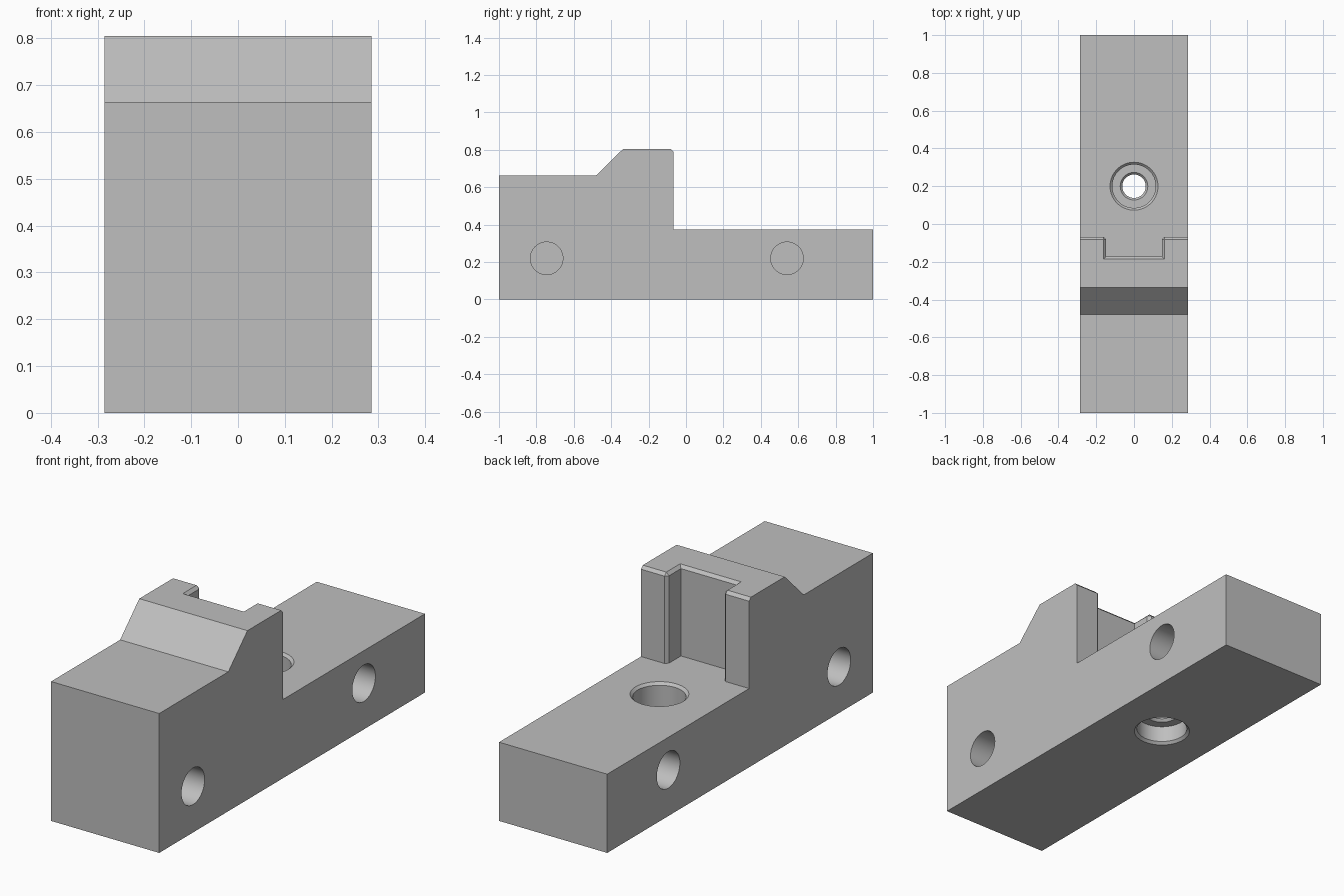
import bpy, bmesh
from math import pi, cos, sin

HALF_W, BASE_Z, TOP_Z = 0.285, 0.375, 0.805
WALL_Y, NOTCH_Y, NOTCH_X = -0.068, -0.172, 0.147
CHAMFER = 0.014

cube = bpy.data.objects.get("Cube")
if cube:
    bpy.data.objects.remove(cube, do_unlink=True)

grey = bpy.data.materials.new("plain grey")
grey.use_nodes = True
colour = (0.52, 0.52, 0.52, 1)
grey.diffuse_color = colour
grey.node_tree.nodes["Principled BSDF"].inputs["Base Color"].default_value = colour


def make_object(name, bm):
    bmesh.ops.recalc_face_normals(bm, faces=bm.faces)
    mesh = bpy.data.meshes.new(name)
    bm.to_mesh(mesh)
    bm.free()
    mesh.materials.append(grey)
    obj = bpy.data.objects.new(name, mesh)
    bpy.context.collection.objects.link(obj)
    return obj


def prism(name, yz, half_width):
    """Extrude a side profile across x."""
    bm = bmesh.new()
    face = bm.faces.new([bm.verts.new((-half_width, y, z)) for y, z in yz])
    new = bmesh.ops.extrude_face_region(bm, geom=[face])["geom"]
    bmesh.ops.translate(bm, vec=(2 * half_width, 0, 0),
                        verts=[v for v in new if isinstance(v, bmesh.types.BMVert)])
    return make_object(name, bm)


def lathe(name, profile, steps=64):
    """Turn an (r, z) profile into a closed round cutter."""
    bm = bmesh.new()
    rings = [[bm.verts.new((r * cos(2 * pi * i / steps), r * sin(2 * pi * i / steps), z))
              for i in range(steps)] for r, z in profile]
    for a, b in zip(rings, rings[1:]):
        for i in range(steps):
            j = (i + 1) % steps
            bm.faces.new((a[i], a[j], b[j], b[i]))
    bm.faces.new(rings[0])
    bm.faces.new(rings[-1])
    return make_object(name, bm)


def cut(target, cutter):
    """Subtract the cutter, then remove it."""
    mod = target.modifiers.new("cut", "BOOLEAN")
    mod.operation, mod.solver, mod.object = "DIFFERENCE", "EXACT", cutter
    bpy.context.view_layer.objects.active = target
    bpy.ops.object.modifier_apply(modifier=mod.name)
    bpy.data.objects.remove(cutter, do_unlink=True)


# Stepped body with the sloped shoulder
block = prism("clamp_block", [(-1, 0), (1, 0), (1, BASE_Z), (WALL_Y, BASE_Z),
                              (WALL_Y, TOP_Z), (-0.336, TOP_Z),
                              (-0.48, 0.664), (-1, 0.664)], HALF_W)

# Square notch in the upright wall
cut(block, prism("notch_cutter", [(NOTCH_Y, BASE_Z), (0.1, BASE_Z),
                                  (0.1, 1), (NOTCH_Y, 1)], NOTCH_X))

# Chamfer the rim of the wall and the notch mouth
bm = bmesh.new()
bm.from_mesh(block.data)
bmesh.ops.remove_doubles(bm, verts=bm.verts, dist=1e-5)
bmesh.ops.dissolve_limit(bm, angle_limit=0.01, verts=bm.verts, edges=bm.edges)


def is_rim(edge):
    a, b = (v.co for v in edge.verts)
    mid = (a + b) / 2
    top = min(a.z, b.z) > TOP_Z - 0.001 and mid.y > -0.2 and abs(mid.x) < HALF_W - 0.01
    mouth = (abs(a.z - b.z) > 0.1 and abs(mid.y - WALL_Y) < 0.001
             and abs(abs(mid.x) - NOTCH_X) < 0.001)
    return top or mouth


bmesh.ops.bevel(bm, geom=[e for e in bm.edges if is_rim(e)], offset=CHAMFER,
                offset_type="OFFSET", segments=1, profile=0.5, affect="EDGES")
bm.to_mesh(block.data)
bm.free()

# Vertical screw bore, counterbored from both ends
LOW, HIGH = 0.09, 0.25
bore = lathe("bore_cutter", [(0.137, -0.01), (0.115, 0.012), (0.115, LOW), (0.073, LOW),
                             (0.062, LOW + 0.012), (0.062, HIGH - 0.012), (0.073, HIGH),
                             (0.115, HIGH), (0.115, BASE_Z - 0.012),
                             (0.137, BASE_Z + 0.01)])
bore.location = (0, 0.2, 0)
cut(block, bore)

# Blind round sockets in both sides
for side in (-1, 1):
    for y in (-0.745, 0.54):
        socket = lathe("socket_cutter", [(0.087, -0.2), (0.087, 0.1)])
        socket.rotation_euler = (0, side * pi / 2, 0)
        socket.location = (side * HALF_W, y, 0.22)
        cut(block, socket)

bpy.ops.object.select_all(action="DESELECT")
block.select_set(True)
bpy.context.view_layer.objects.active = block
bpy.ops.object.shade_smooth_by_angle(angle=pi / 6)
